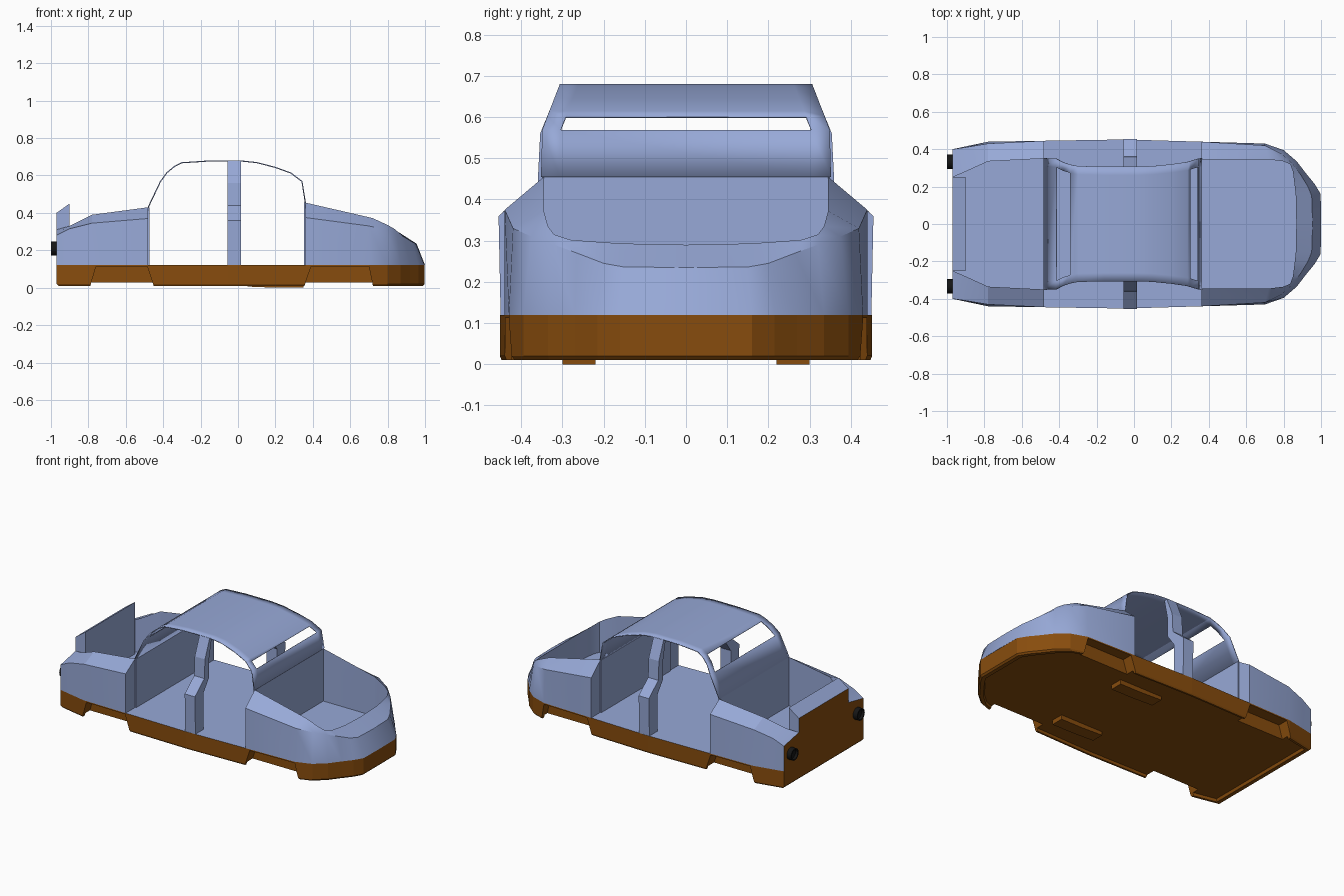
import bpy, bmesh, math

if "Cube" in bpy.data.objects:
    bpy.data.objects.remove(bpy.data.objects["Cube"])


def material(name, rgb):
    m = bpy.data.materials.new(name)
    m.diffuse_color = (*rgb, 1)
    m.use_nodes = True
    m.node_tree.nodes["Principled BSDF"].inputs["Base Color"].default_value = m.diffuse_color
    return m


BLUE = material("pale blue paint", (0.31, 0.395, 0.68))
BROWN = material("brown underbody", (0.245, 0.073, 0.004))
BLACK = material("black trim", (0.008, 0.008, 0.008))
BELT = 0.12   # floor height and colour split


def activate(ob):
    bpy.ops.object.select_all(action='DESELECT')
    ob.select_set(True)
    bpy.context.view_layer.objects.active = ob


def make(name, verts, faces, mats, smooth=0):
    me = bpy.data.meshes.new(name)
    me.from_pydata(verts, [], faces)
    bm = bmesh.new()
    bm.from_mesh(me)
    bmesh.ops.recalc_face_normals(bm, faces=bm.faces)
    bm.to_mesh(me)
    bm.free()
    for m in mats:
        me.materials.append(m)
    ob = bpy.data.objects.new(name, me)
    bpy.context.collection.objects.link(ob)
    if smooth:
        activate(ob)
        bpy.ops.object.shade_smooth_by_angle(angle=math.radians(smooth))
    return ob


def loft(name, rings, mats, smooth=0):
    """Closed rings joined in order, with end caps."""
    n = len(rings[0])
    verts = [p for r in rings for p in r]
    faces = [(i * n + j, i * n + (j + 1) % n, (i + 1) * n + (j + 1) % n, (i + 1) * n + j)
             for i in range(len(rings) - 1) for j in range(n)]
    faces += [tuple(range(n)), tuple(range(len(verts) - n, len(verts)))]
    return make(name, verts, faces, mats, smooth)


def prism_y(name, profile, y0, y1, mats):
    return loft(name, [[(x, y, z) for x, z in profile] for y in (y0, y1)], mats)


def brown_back(ob):
    for p in ob.data.polygons:
        if p.normal.x < -0.9 and p.center.x < -0.96:
            p.material_index = 1


# stations: outer x, y | shoulder x, y, z | crest x, y, z
FRONT = [
    (.36, .44, .36, .44, .375, .36, .345, .455),
    (.70, .43, .70, .42, .33, .72, .345, .372),
    (.80, .395, .79, .375, .31, .80, .335, .335),
    (.87, .335, .85, .32, .29, .835, .32, .315),
    (.92, .27, .89, .265, .27, .85, .28, .302),
    (.965, .215, .93, .20, .245, .86, .20, .296),
    (.998, .16, .95, .15, .236, .865, .15, .293),
    (1.0, 0, .955, 0, .235, .868, 0, .29)]
REAR = [
    (-.48, .445, -.48, .445, .37, -.48, .35, .43),
    (-.78, .44, -.78, .43, .345, -.78, .335, .39),
    (-.90, .415, -.90, .41, .315, -.90, .28, .33),
    (-.97, .40, -.97, .40, .28, -.97, .25, .31)]


def ring(s, side):
    ox, oy, sx, sy, sz, cx, cy, cz = s
    return [(ox, side * oy, BELT), (sx, side * sy, sz), (cx, side * cy, cz), (cx, side * cy, BELT)]


# front wings and nose, one band round the open bay
loft("front_wings_and_nose",
     [ring(s, 1) for s in FRONT] + [ring(s, -1) for s in FRONT[-2::-1]], [BLUE], 30)

# rear wings
for side, tag in ((1, "left"), (-1, "right")):
    brown_back(loft("rear_wing_" + tag, [ring(s, side) for s in REAR], [BLUE, BROWN], 20))

# floor pan following the plan outline, with a shallow skirt below its flat belly
half = [(s[0], s[1]) for s in REAR[::-1]] + [(-.05, .452)] + [(s[0], s[1]) for s in FRONT[:-1]]
plan = half + [(x, -y) for x, y in half[::-1]]
floor = loft("floor_pan", [[(x * k, y * k, z) for x, y in plan]
                           for k, z in ((1, BELT), (1, .02), (.99, .01), (.965, .01), (.96, .028))],
             [BROWN, BLUE])

# wheel arches cut from the pan
for x0, x1, x2, x3 in ((-.79, -.76, -.485, -.45), (.355, .39, .70, .722)):
    arch = [(x0, -.01), (x0, .008), (x1, .112), (x2, .112), (x3, .008), (x3, -.01)]
    for y0, y1 in ((.37, .5), (-.5, -.37)):
        c = prism_y("arch_cutter", arch, y0, y1, [BROWN])
        c.hide_render = True
        activate(floor)
        mod = floor.modifiers.new("cut", 'BOOLEAN')
        mod.operation, mod.solver, mod.object = 'DIFFERENCE', 'EXACT', c
        bpy.ops.object.modifier_apply(modifier=mod.name)
        bpy.data.objects.remove(c)
for p in floor.data.polygons:
    p.material_index = 1 if p.normal.z > 0.9 and p.center.z > BELT - .004 else 0

# low rails under the belly
for side, tag in ((1, "left"), (-1, "right")):
    prism_y("belly_rail_" + tag, [(.05, .03), (.05, .006), (.2, 0), (.35, 0), (.35, .03)],
            side * .22, side * .3, [BROWN])

# bulkheads in front of and behind the cabin
for name, x0, x1, top in (("front_bulkhead", .353, .36, .455), ("rear_bulkhead", -.48, -.473, .43)):
    prism_y(name, [(x0, BELT), (x1, BELT), (x1, top), (x0, top)], -.35, .35, [BLUE])

# raised tail panel with brown back
brown_back(prism_y("tail_panel", [(-.97, BELT), (-.97, .40), (-.90, .45), (-.90, BELT)],
                   -.25, .25, [BLUE, BROWN]))

# roof sheet with narrow front and rear window openings
roof = [(-.48, .43), (-.415, .567), (-.38, .615), (-.34, .648), (-.30, .668), (-.16, .677), (.02, .677),
        (.10, .669), (.20, .643), (.285, .612), (.30, .60), (.342, .568), (.36, .455)]
open_rows = {1, 2, 10}
verts, faces = [], []
for x, z in roof:
    w = .352 if z < .56 else .352 - (z - .56) * .39
    verts += [(x, y, z) for y in (-w, -w + .045, w - .045, w)]
for i in range(len(roof) - 1):
    for j in range(3):
        if not (j == 1 and i in open_rows):
            a = i * 4 + j
            faces.append((a, a + 1, a + 5, a + 4))
sheet = make("roof_shell", verts, faces, [BLUE], 19)
solid = sheet.modifiers.new("thickness", 'SOLIDIFY')
solid.thickness, solid.offset = 0.006, 0

# centre door pillars
pillar = [(.45, BELT), (.455, .36), (.36, .44), (.354, .56), (.307, .676),
          (.285, .676), (.312, .55), (.312, .43), (.37, .35), (.37, BELT)]
for side, tag in ((1, "left"), (-1, "right")):
    loft("door_pillar_" + tag, [[(x, side * y, z) for y, z in pillar] for x in (-.057, .015)], [BLUE])

# round tail lamps with a recessed face
for side, tag in ((1, "left"), (-1, "right")):
    rings = [[(x, side * .333 + r * math.cos(k * math.pi / 8), .21 + r * math.sin(k * math.pi / 8))
              for k in range(16)] for x, r in ((-.965, .038), (-1, .038), (-1, .03), (-.985, .028))]
    loft("tail_lamp_" + tag, rings, [BLACK], 30)
